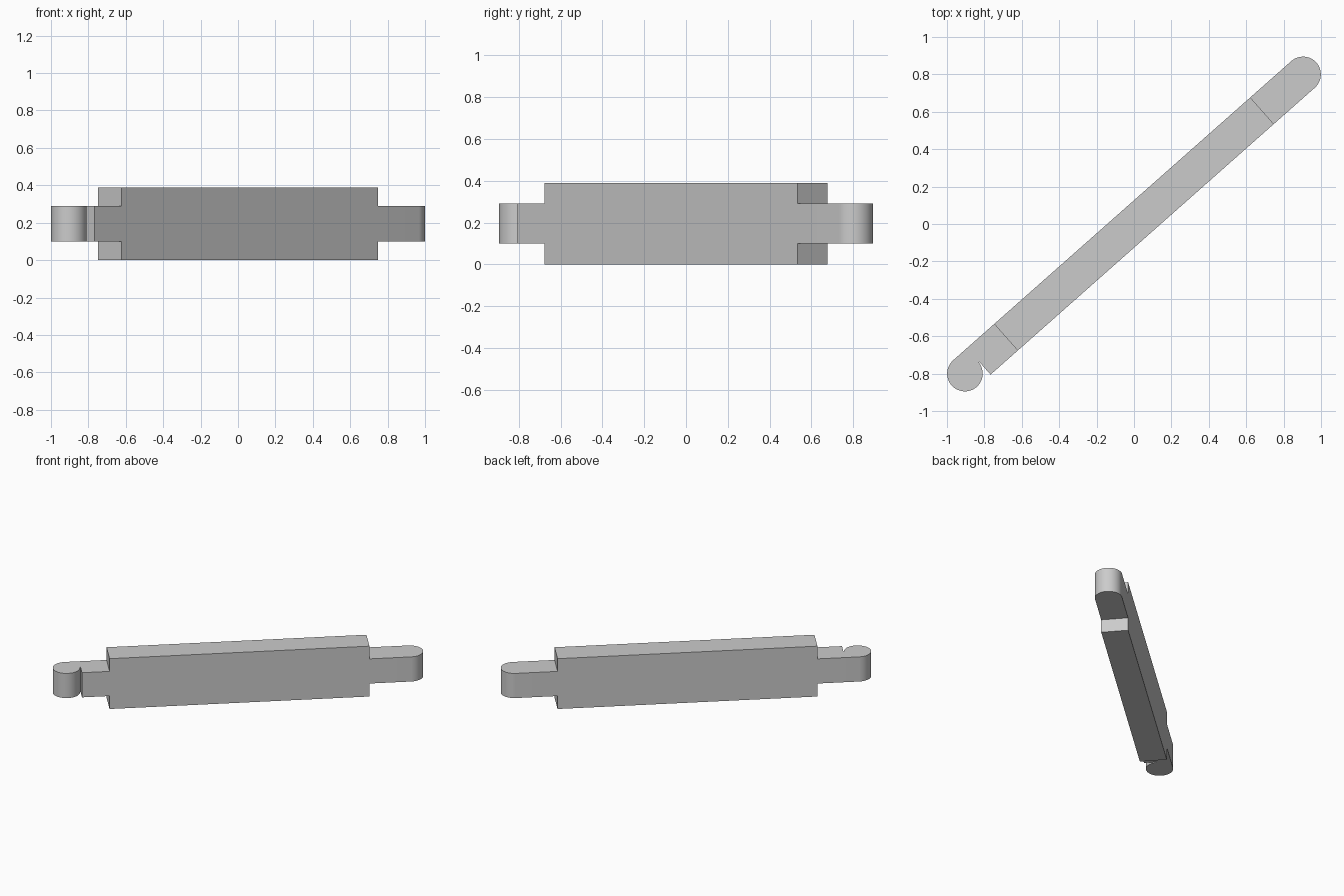
import bpy, bmesh
from math import sin, cos, pi, radians
from mathutils import Matrix

cube = bpy.data.objects.get("Cube")
if cube:
    bpy.data.objects.remove(cube, do_unlink=True)

HALF = 0.914      # half length of the main bar
R = 0.095         # half width, also the end radius
PIVOT = 1.207     # distance of the round ends from the middle
TURN = Matrix.Rotation(radians(41.5), 4, 'Z')

grey = bpy.data.materials.new("plain grey")
grey.use_nodes = True
colour = (0.6, 0.6, 0.6, 1)
grey.diffuse_color = colour
grey.node_tree.nodes["Principled BSDF"].inputs["Base Color"].default_value = colour


def arc(cx, start, end, steps):
    """Points on a round end, angles in degrees."""
    angles = [radians(start + (end - start) * i / steps) for i in range(steps + 1)]
    return [(cx + R * cos(a), R * sin(a)) for a in angles]


def extrude(name, outline, z0, z1):
    """Upright prism from a flat outline, turned to the diagonal."""
    bm = bmesh.new()
    face = bm.faces.new([bm.verts.new((x, y, z0)) for x, y in outline])
    new = bmesh.ops.extrude_face_region(bm, geom=[face])["geom"]
    top = [v for v in new if isinstance(v, bmesh.types.BMVert)]
    bmesh.ops.translate(bm, verts=top, vec=(0, 0, z1 - z0))
    bmesh.ops.recalc_face_normals(bm, faces=bm.faces)
    bm.transform(TURN)
    mesh = bpy.data.meshes.new(name)
    bm.to_mesh(mesh)
    bm.free()
    mesh.materials.append(grey)
    obj = bpy.data.objects.new(name, mesh)
    bpy.context.collection.objects.link(obj)
    bpy.ops.object.select_all(action='DESELECT')
    obj.select_set(True)
    bpy.context.view_layer.objects.active = obj
    bpy.ops.object.shade_smooth_by_angle(angle=radians(30))


# Main bar
extrude("main_bar", [(-HALF, -R), (HALF, -R), (HALF, R), (-HALF, R)], 0, 0.388)

# Rounded tongue
extrude("rounded_tongue", [(HALF, -R)] + arc(PIVOT, -90, 90, 32) + [(HALF, R)], 0.1, 0.29)

# Hooked tongue: the round end meets a square shoulder, leaving a notch
shoulder = -PIVOT + R + 0.004
hook = [(-HALF, R)] + arc(-PIVOT, 90, 356, 48)
hook += [(shoulder, 0), (shoulder, -R), (-HALF, -R)]
extrude("hooked_tongue", hook, 0.1, 0.29)
